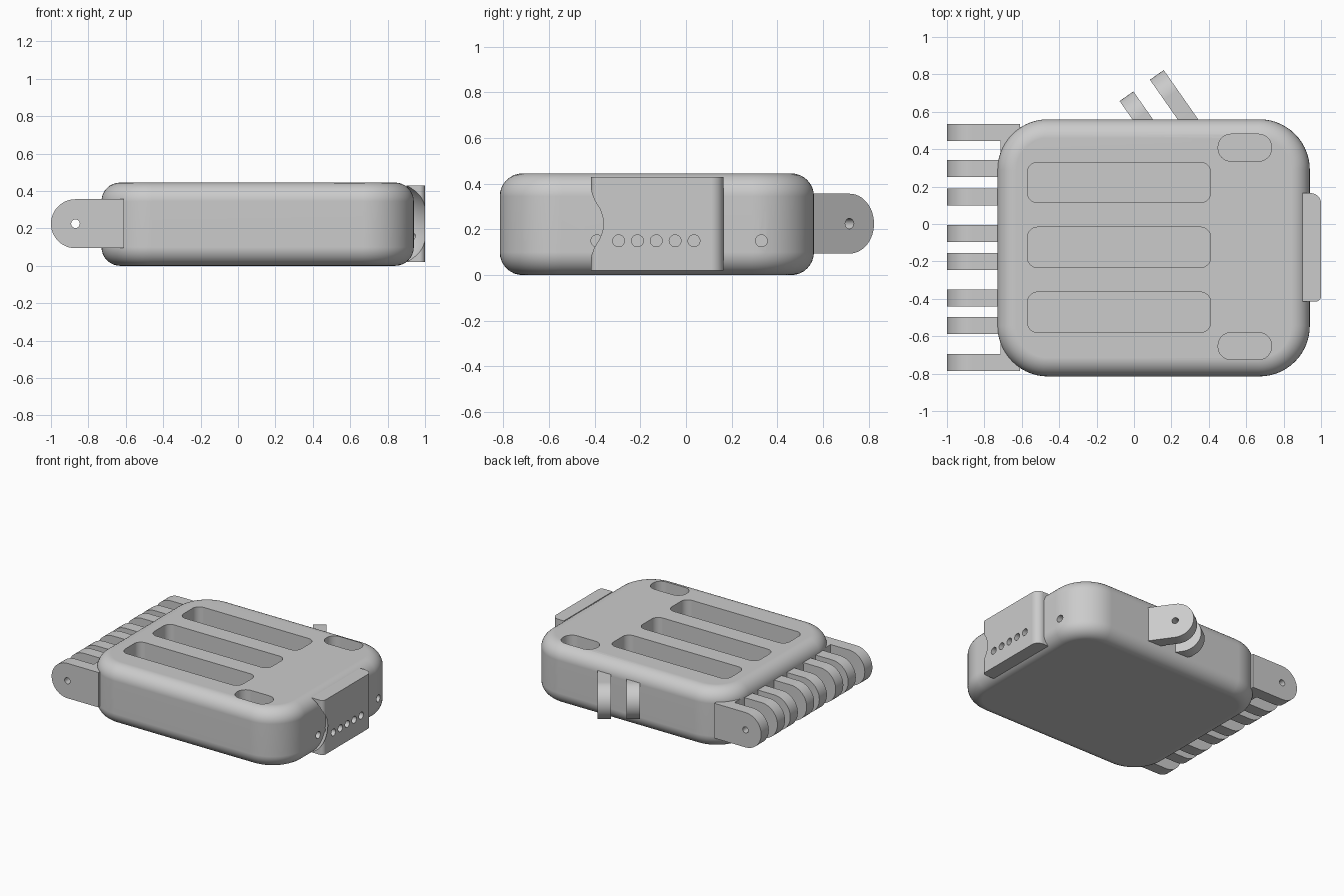
import bpy, bmesh
from math import sin, cos, pi, radians
from mathutils import Matrix, Vector

if "Cube" in bpy.data.objects:
    bpy.data.objects.remove(bpy.data.objects["Cube"], do_unlink=True)

grey = bpy.data.materials.new("light grey")
grey.use_nodes = True
grey.diffuse_color = (0.6, 0.6, 0.6, 1)
grey.node_tree.nodes["Principled BSDF"].inputs["Base Color"].default_value = grey.diffuse_color

MID = 0.225  # height of the hinge pins


def make_object(name, bm):
    bmesh.ops.recalc_face_normals(bm, faces=bm.faces)
    mesh = bpy.data.meshes.new(name)
    bm.to_mesh(mesh)
    bm.free()
    mesh.materials.append(grey)
    ob = bpy.data.objects.new(name, mesh)
    bpy.context.collection.objects.link(ob)
    return ob


def rounded_rect(x0, x1, y0, y1, radii, steps=10):
    """Outline, radii in the order right-back, left-back, left-front, right-front."""
    pts = []
    corners = ((x1, y1, -1, -1), (x0, y1, 1, -1), (x0, y0, 1, 1), (x1, y0, -1, 1))
    for k, ((x, y, sx, sy), r) in enumerate(zip(corners, radii)):
        if r == 0:
            pts.append((x, y))
            continue
        for i in range(steps + 1):
            a = pi / 2 * (k + i / steps)
            pts.append((x + sx * r + r * cos(a), y + sy * r + r * sin(a)))
    return pts


def prism(name, pts, z0, z1, matrix=None, fillet=0):
    bm = bmesh.new()
    base = bm.faces.new([bm.verts.new((x, y, z0)) for x, y in pts])
    out = bmesh.ops.extrude_face_region(bm, geom=[base], use_keep_orig=True)
    top = [v for v in out["geom"] if isinstance(v, bmesh.types.BMVert)]
    bmesh.ops.translate(bm, verts=top, vec=(0, 0, z1 - z0))
    if fillet:
        rims = [e for e in bm.edges if abs(e.verts[0].co.z - e.verts[1].co.z) < 1e-5]
        bmesh.ops.bevel(bm, geom=rims, offset=fillet, segments=8, profile=0.5,
                        affect='EDGES')
    if matrix:
        bm.transform(matrix)
    return make_object(name, bm)


def rod(centre, direction, radius, length):
    bm = bmesh.new()
    turn = Vector(direction).to_track_quat('Z', 'Y').to_matrix().to_4x4()
    bmesh.ops.create_cone(bm, cap_ends=True, segments=24, radius1=radius, radius2=radius,
                          depth=length, matrix=Matrix.Translation(centre) @ turn)
    return make_object("cutter", bm)


def cut(ob, cutters):
    bpy.context.view_layer.objects.active = ob
    for c in cutters:
        c.hide_render = True
        m = ob.modifiers.new("cut", 'BOOLEAN')
        m.operation, m.solver, m.object = 'DIFFERENCE', 'EXACT', c
        bpy.ops.object.modifier_apply(modifier=m.name)
        bpy.data.objects.remove(c, do_unlink=True)


def smooth(ob):
    bpy.ops.object.select_all(action='DESELECT')
    ob.select_set(True)
    bpy.context.view_layer.objects.active = ob
    bpy.ops.object.shade_smooth_by_angle(angle=radians(30))
    m = ob.modifiers.new("flat caps", 'WEIGHTED_NORMAL')
    m.keep_sharp = True


# Palm casing with filleted rims
casing = prism("palm_casing", rounded_rect(-0.73, 0.94, -0.815, 0.56, [0.27] * 4, 14),
               0, 0.445, fillet=0.1)

# Recessed slots in the top, and bolt holes in the side
FLOOR = 0.12
slots = [rounded_rect(-0.57, 0.41, y - 0.108, y + 0.108, [0.055] * 4)
         for y in (0.222, -0.125, -0.472)]
slots += [rounded_rect(0.45, 0.735, y - 0.072, y + 0.072, [0.068] * 4)
          for y in (0.408, -0.653)]
cutters = [prism("cutter", s, FLOOR, 0.6) for s in slots]
cutters += [rod((0.94, y, 0.15), (1, 0, 0), 0.026, 0.2) for y in (0.33, -0.39)]
cut(casing, cutters)
smooth(casing)

# Side plate with rounded outer edges, a scooped front end and a row of holes
plate = prism("side_plate", rounded_rect(0.9, 1.0, -0.415, 0.165, [0.055, 0, 0, 0.03]),
              0.02, 0.43)
bm = bmesh.new()
bmesh.ops.create_uvsphere(bm, u_segments=48, v_segments=24, radius=0.244,
                          matrix=Matrix.Translation((0.8, -0.5, MID)))
cutters = [make_object("cutter", bm)]
cutters += [rod((0.99, -0.295 + 0.0825 * i, 0.15), (1, 0, 0), 0.026, 0.1) for i in range(5)]
cut(plate, cutters)
smooth(plate)


def lug(name, tip, angle, length):
    """Hinge lug with a round end; its tip points along the angle in plan."""
    r = 0.131
    outline = rounded_rect(-length, 0, -r, r, [r, 0, 0, r], 12)
    spin = Matrix.Rotation(angle, 4, 'Z')
    place = Matrix.Translation((tip[0], tip[1], MID)) @ spin
    ob = prism(name, outline, -0.045, 0.045, place @ Matrix.Rotation(pi / 2, 4, 'X'))
    cut(ob, [rod(place @ Vector((-r, 0, 0)), spin @ Vector((0, 1, 0)), 0.023, 0.3)])
    smooth(ob)


# Finger hinges: a mounting rail with four pairs of lugs
prism("finger_hinge_rail", rounded_rect(-0.715, -0.61, -0.785, 0.535, [0] * 4),
      MID - 0.131, MID + 0.131)
for i, y in enumerate((0.49, 0.297, 0.145, -0.05, -0.2, -0.395, -0.543, -0.74)):
    lug(f"finger_hinge_lug_{i + 1}", (-1.0, y), pi, 0.39)

# Thumb hinge: a pair of slanted lugs at the back
for i, tip in enumerate(((-0.04, 0.683), (0.122, 0.797))):
    lug(f"thumb_hinge_lug_{i + 1}", tip, radians(125), 0.36)
